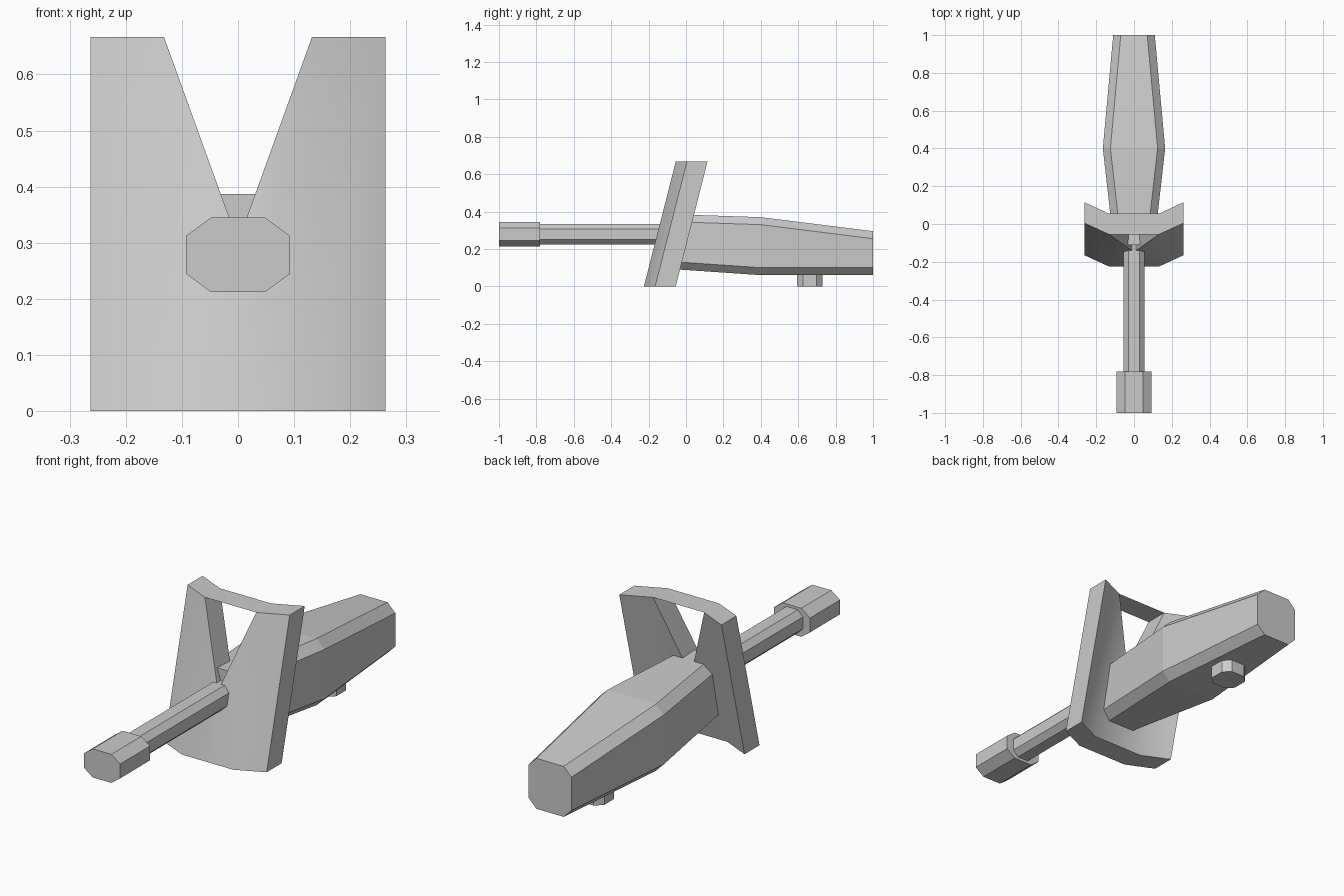
import bpy

if "Cube" in bpy.data.objects:
    bpy.data.objects.remove(bpy.data.objects["Cube"])


def make_mesh(name, verts, faces):
    mesh = bpy.data.meshes.new(name)
    mesh.from_pydata(verts, [], faces)
    mesh.update()
    obj = bpy.data.objects.new(name, mesh)
    bpy.context.collection.objects.link(obj)
    return obj


def octagon(hx, hz, cx, cz):
    """Chamfered rectangle, counter-clockwise."""
    return [(hx, -cz), (hx, cz), (cx, hz), (-cx, hz),
            (-hx, cz), (-hx, -cz), (-cx, -hz), (cx, -hz)]


def loft(name, rings):
    """Join 8-sided rings into a closed flat-faced solid."""
    verts = [p for ring in rings for p in ring]
    faces = [tuple(range(8)), tuple(range(len(verts) - 1, len(verts) - 9, -1))]
    for r in range(len(rings) - 1):
        a, b = r * 8, r * 8 + 8
        for i in range(8):
            j = (i + 1) % 8
            faces.append((a + j, a + i, b + i, b + j))
    # the first ring faces -y (or down for the foot) and the last the other way
    return make_mesh(name, verts, [f[::-1] for f in faces])


def ring_y(y, hx, z0, z1, cx, c):
    """Ring in the xz plane at y, spanning z0..z1."""
    mid, hz = (z0 + z1) / 2, (z1 - z0) / 2
    return [(-x, y, mid + z) for x, z in octagon(hx, hz, cx, hz - c)]


# body behind the shield
loft("gun_body", [
    ring_y(-0.11, 0.107, 0.095, 0.387, 0.067, 0.04),
    ring_y(0.40, 0.165, 0.06, 0.37, 0.125, 0.04),
    ring_y(1.00, 0.11, 0.06, 0.295, 0.07, 0.04),
])

# barrel and muzzle
loft("barrel", [ring_y(y, 0.056, 0.225, 0.333, 0.029, 0.026) for y in (-0.79, -0.09)])
loft("muzzle", [ring_y(y, 0.093, 0.212, 0.345, 0.048, 0.033) for y in (-1.0, -0.78)])

# foot under the body
loft("foot", [[(x, 0.662 + y, z) for x, y in octagon(0.068, 0.068, 0.036, 0.036)]
              for z in (0.08, 0.0)])


# leaning, bent shield with a V notch; right half, then mirrored
def shield_point(x, z, back):
    bend = max(0, x - 0.132) * 0.06 / 0.131
    return (x, -0.225 + 0.255 * z + bend + 0.11 * back, z)


profile = [(0, 0), (0.132, 0), (0.263, 0), (0.263, 0.667), (0.132, 0.667), (0, 0.302)]
verts = [shield_point(x, z, b) for b in (0, 1) for x, z in profile]
verts += [shield_point(0, 0.667, b) for b in (0, 1)]
faces = [(0, 1, 4, 5), (1, 2, 3, 4), (11, 10, 7, 6), (10, 9, 8, 7)]
faces += [(i + 1, i, i + 6, i + 7) for i in range(5)]
faces.append((12, 4, 10, 13))  # thin strip bridging the notch
shield = make_mesh("shield", verts, faces)
mirror = shield.modifiers.new("Mirror", 'MIRROR')
mirror.use_clip = True
bpy.context.view_layer.objects.active = shield
shield.select_set(True)
bpy.ops.object.modifier_apply(modifier="Mirror")
bpy.ops.object.shade_smooth_by_angle()
